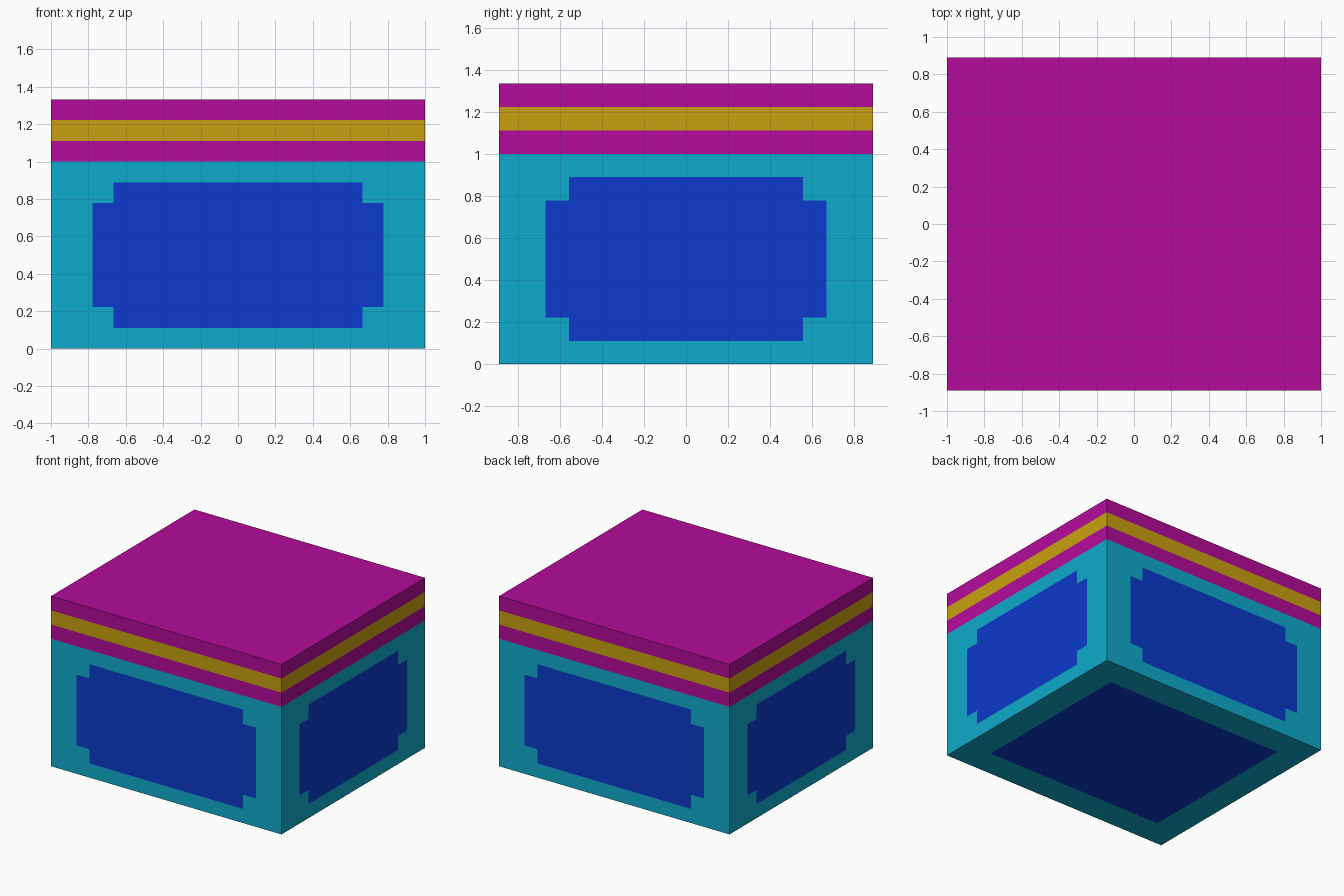
import bpy, bmesh
from mathutils import Vector

if "Cube" in bpy.data.objects:
    bpy.data.objects.remove(bpy.data.objects["Cube"])

U = 1 / 9                      # design grid unit
HX, HY, BODY_H, LID_H = 9 * U, 8 * U, 9 * U, 3 * U


def material(name, rgb):
    m = bpy.data.materials.new(name)
    m.diffuse_color = (*rgb, 1)
    m.use_nodes = True
    m.node_tree.nodes["Principled BSDF"].inputs["Base Color"].default_value = m.diffuse_color
    return m


cyan = material("cyan", (0.0048, 0.407, 0.604))
blue = material("blue", (0.0037, 0.0423, 0.604))
magenta = material("magenta", (0.462, 0.0037, 0.328))
gold = material("gold", (0.584, 0.352, 0.0052))


def box(name, z0, z1, cuts, mats, rule):
    """Box sliced by axis planes; the rule picks which faces get the second colour."""
    bm = bmesh.new()
    bmesh.ops.create_cube(bm, size=1)
    for v in bm.verts:
        v.co = (v.co.x * 2 * HX, v.co.y * 2 * HY, z0 + (v.co.z + 0.5) * (z1 - z0))
    for axis, pos in cuts:
        n = Vector((0, 0, 0))
        n[axis] = 1
        bmesh.ops.bisect_plane(bm, geom=bm.verts[:] + bm.edges[:] + bm.faces[:],
                               dist=1e-6, plane_co=n * pos, plane_no=n)
    bm.normal_update()
    for f in bm.faces:
        f.material_index = int(rule(f.calc_center_median(), f.normal))
    me = bpy.data.meshes.new(name)
    bm.to_mesh(me)
    bm.free()
    for m in mats:
        me.materials.append(m)
    ob = bpy.data.objects.new(name, me)
    bpy.context.collection.objects.link(ob)


# Body: notched panel on each side, plain rectangle underneath
def is_panel(c, n):
    dx, dy = HX - abs(c.x), HY - abs(c.y)
    if abs(n.z) > 0.5:
        return n.z < 0 and min(dx, dy) > 2 * U
    du = dx if abs(n.y) > 0.5 else dy
    dz = min(c.z, BODY_H - c.z)
    return (du > 3 * U and dz > U) or (du > 2 * U and dz > 2 * U)


body_cuts = [(a, s * (h - k * U)) for a, h in ((0, HX), (1, HY)) for s in (-1, 1) for k in (2, 3)]
body_cuts += [(2, k * U) for k in (1, 2, 7, 8)]
box("box_body", 0, BODY_H, body_cuts, (cyan, blue), is_panel)

# Lid: gold band around the middle third
box("lid", BODY_H, BODY_H + LID_H, [(2, 10 * U), (2, 11 * U)], (magenta, gold),
    lambda c, n: abs(n.z) < 0.5 and 10 * U < c.z < 11 * U)
